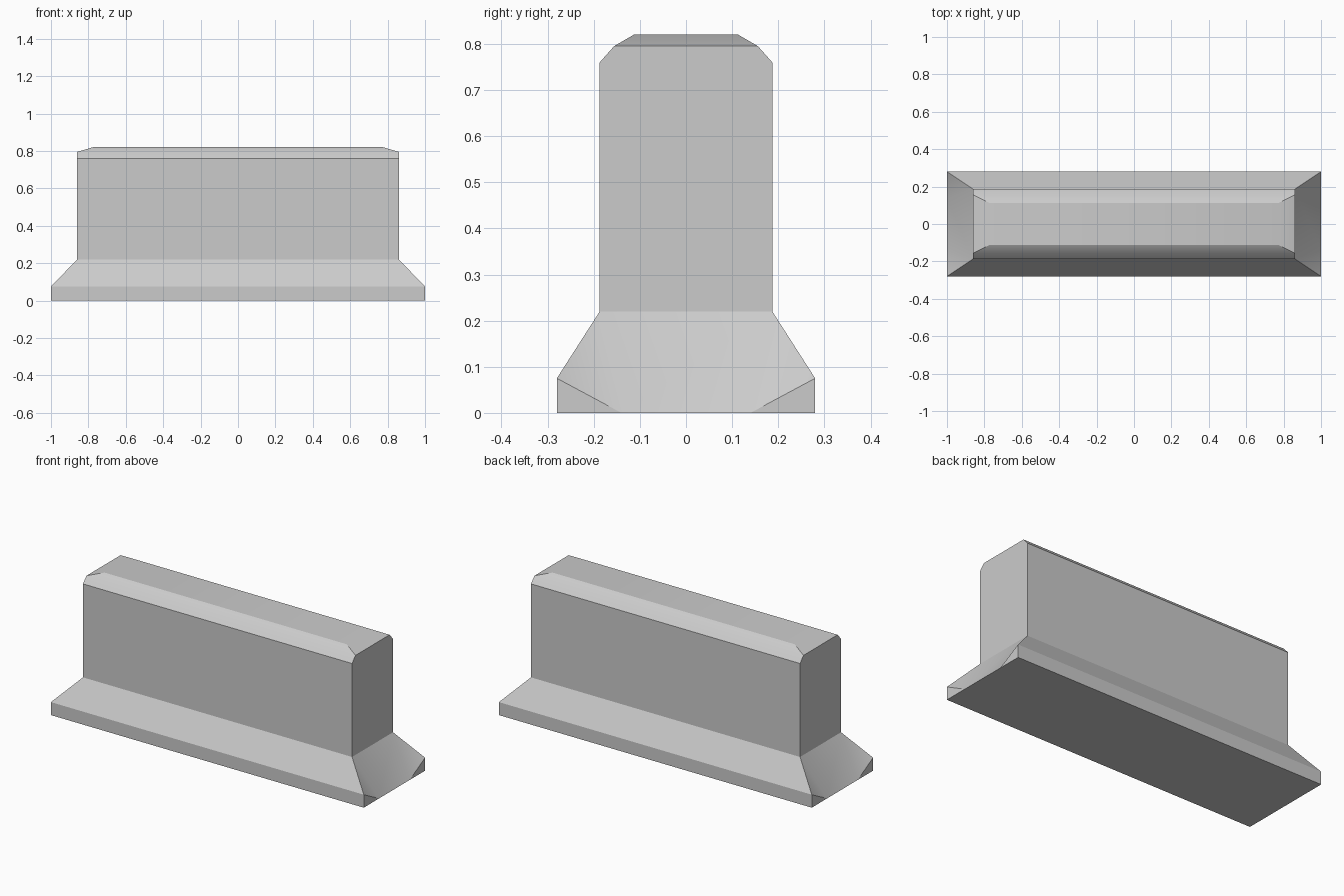
import bpy, bmesh, math

if "Cube" in bpy.data.objects:
    bpy.data.objects.remove(bpy.data.objects["Cube"])

# Rectangular cross-section rings: half length, half width, height
RINGS = [
    (1.00, 0.28, 0.0),
    (1.00, 0.28, 0.075),
    (0.86, 0.187, 0.22),
    (0.86, 0.187, 0.76),
    (0.86, 0.156, 0.795),
    (0.775, 0.113, 0.82),
]

bm = bmesh.new()
rings = [[bm.verts.new((sx * x, sy * y, z))
          for sx, sy in ((-1, -1), (1, -1), (1, 1), (-1, 1))]
         for x, y, z in RINGS]

# Long front and back faces
for lower, upper in zip(rings, rings[1:]):
    for i, j in ((0, 1), (2, 3)):
        bm.faces.new((lower[i], lower[j], upper[j], upper[i]))

# Ends: slightly hollow foot, single upright panel, sloped cap
base, foot, waist, wall, shoulder, top = rings
inner = []
for i, j in ((1, 2), (3, 0)):
    a, b = [bm.verts.new(base[i].co.lerp(base[j].co, t)) for t in (0.25, 0.75)]
    inner += [a, b]
    bm.faces.new((base[i], a, foot[i]))
    bm.faces.new((foot[i], a, waist[i]))
    bm.faces.new((a, b, waist[j], waist[i]))
    bm.faces.new((b, foot[j], waist[j]))
    bm.faces.new((b, base[j], foot[j]))
    bm.faces.new((waist[i], waist[j], wall[j], shoulder[j], shoulder[i], wall[i]))
    bm.faces.new((shoulder[i], shoulder[j], top[j], top[i]))

# Top and underside
bm.faces.new(top)
bm.faces.new((base[0], base[1], inner[0], inner[1],
              base[2], base[3], inner[2], inner[3]))
bmesh.ops.recalc_face_normals(bm, faces=bm.faces)

mesh = bpy.data.meshes.new("road_barrier")
bm.to_mesh(mesh)
bm.free()
barrier = bpy.data.objects.new("road_barrier", mesh)
bpy.context.collection.objects.link(barrier)

# Soft shading on the gentle bevels only
bpy.context.view_layer.objects.active = barrier
barrier.select_set(True)
bpy.ops.object.shade_smooth_by_angle(angle=math.radians(30))
